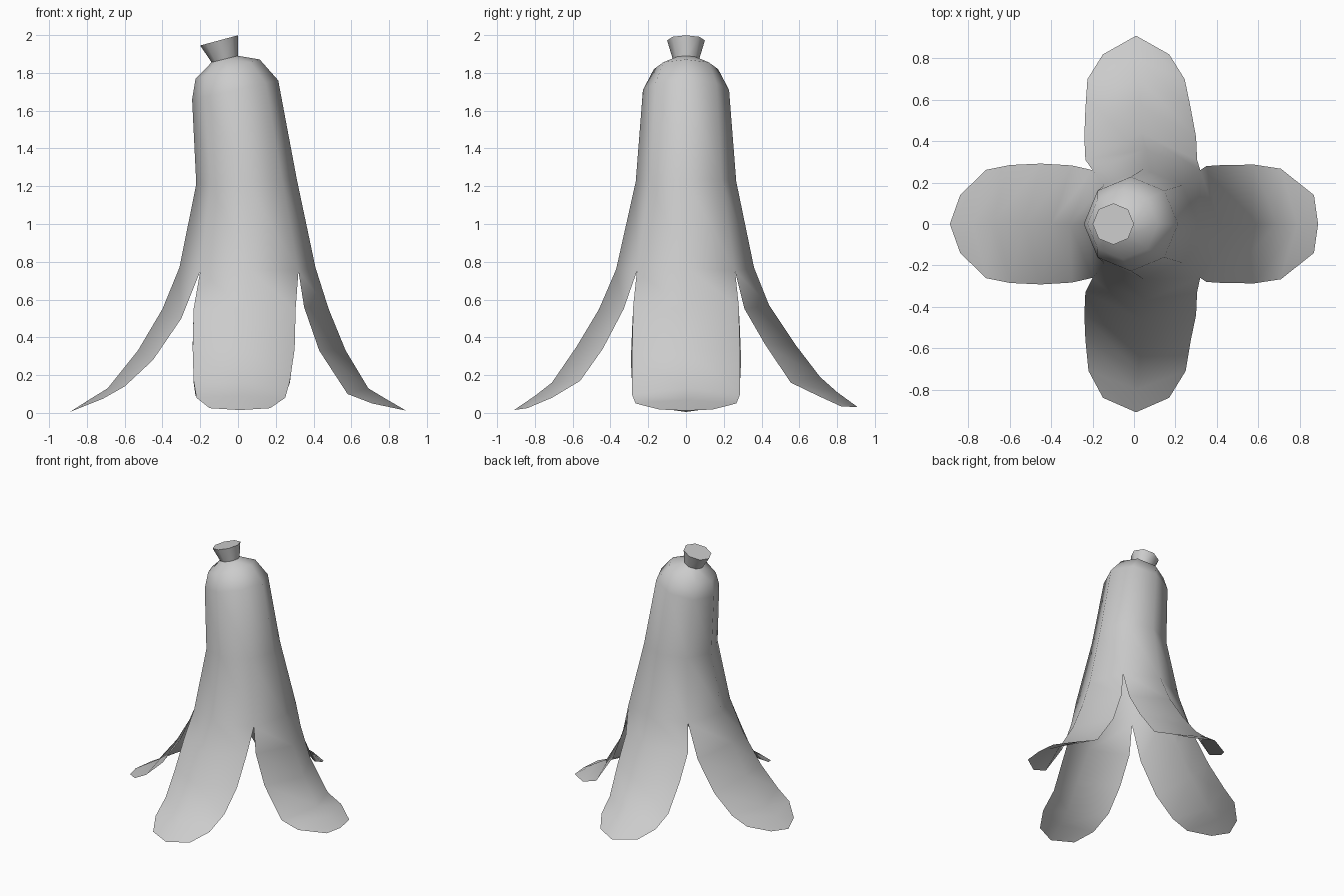
import bpy, bmesh
from math import cos, sin, pi
from mathutils import Vector

if "Cube" in bpy.data.objects:
    bpy.data.objects.remove(bpy.data.objects["Cube"])


def ring(bm, cx, cz, r, slope):
    """Eight-sided ring, tilted along x by slope."""
    return [bm.verts.new((cx + r * cos(i * pi / 4), r * sin(i * pi / 4),
                          cz + slope * r * cos(i * pi / 4))) for i in range(8)]


def bridge(bm, a, b):
    for i in range(8):
        j = (i + 1) % 8
        bm.faces.new((a[i], b[i], b[j], a[j]))


def finish(bm, name, angle):
    bmesh.ops.recalc_face_normals(bm, faces=bm.faces[:])
    mesh = bpy.data.meshes.new(name)
    bm.to_mesh(mesh)
    bm.free()
    ob = bpy.data.objects.new(name, mesh)
    bpy.context.collection.objects.link(ob)
    bpy.context.view_layer.objects.active = ob
    ob.select_set(True)
    bpy.ops.object.shade_smooth_by_angle(angle=angle)
    ob.select_set(False)


# Flap rows: midline radius, midline z, edge radius, edge z, half width, x shift
flaps = [
    # right
    [(.41, .77), (.48, .55, .35, .56, .28, 0), (.57, .33, .43, .33, .285, 0),
     (.69, .13, .58, .10, .287, 0), (.79, .07, .71, .05, .267, 0),
     (.89, .012, .87, .018, .14, 0)],
    # back
    [(.36, .77), (.44, .57, .31, .55, .27, .035), (.58, .36, .42, .36, .27, .03),
     (.71, .19, .555, .16, .255, .02), (.80, .11, .70, .09, .235, .01),
     (.91, .03, .82, .035, .16, .01)],
    # left
    [(.31, .77), (.40, .55, .30, .50, .283, 0), (.53, .33, .45, .28, .292, 0),
     (.69, .13, .60, .14, .285, 0), (.78, .075, .715, .075, .262, 0),
     (.89, .005, .84, .025, .14, 0)],
    # front
    [(.37, .76), (.46, .55, .33, .55, .27, .035), (.58, .35, .44, .34, .27, .03),
     (.71, .16, .56, .17, .255, .02), (.80, .09, .71, .08, .235, .015),
     (.91, .015, .84, .025, .16, .01)],
]

# Peel: domed tube that splits into four flaps
bm = bmesh.new()
tube = [ring(bm, *p) for p in [(-.07, 1.873, .07, .25), (-.055, 1.82, .17, .3),
                               (-.015, 1.71, .228, .22), (.045, 1.225, .266, .05)]]
split = []
for k, rows in enumerate(flaps):
    a = k * pi / 2
    r, z = rows[0]
    mid_x = .055 if k % 2 else 0
    split.append(bm.verts.new((r * cos(a) + mid_x, r * sin(a), z)))
    split.append(bm.verts.new((.32 if k in (0, 3) else -.20,
                               .26 if k < 2 else -.26, .75)))
tube.append(split)
for upper, lower in zip(tube, tube[1:]):
    bridge(bm, upper, lower)

for k, rows in enumerate(flaps):
    a = k * pi / 2
    out, side = Vector((cos(a), sin(a), 0)), Vector((-sin(a), cos(a), 0))
    prev = [split[2 * k - 1], split[2 * k], split[2 * k + 1]]
    for rc, zc, re, ze, w, shift in rows[1:]:
        cur = []
        for s in (-1, 0, 1):
            p = out * (re if s else rc) + side * (s * w)
            cur.append(bm.verts.new(p + Vector((shift, 0, ze if s else zc))))
        for i in (0, 1):
            bm.faces.new((prev[i], cur[i], cur[i + 1], prev[i + 1]))
        prev = cur
finish(bm, "peel", pi)

# Stem: flared, tilted eight-sided stub
bm = bmesh.new()
low, high = ring(bm, -.07, 1.873, .07, .25), ring(bm, -.10, 1.972, .10, .27)
bridge(bm, low, high)
bm.faces.new(high)
finish(bm, "stem", .9)
